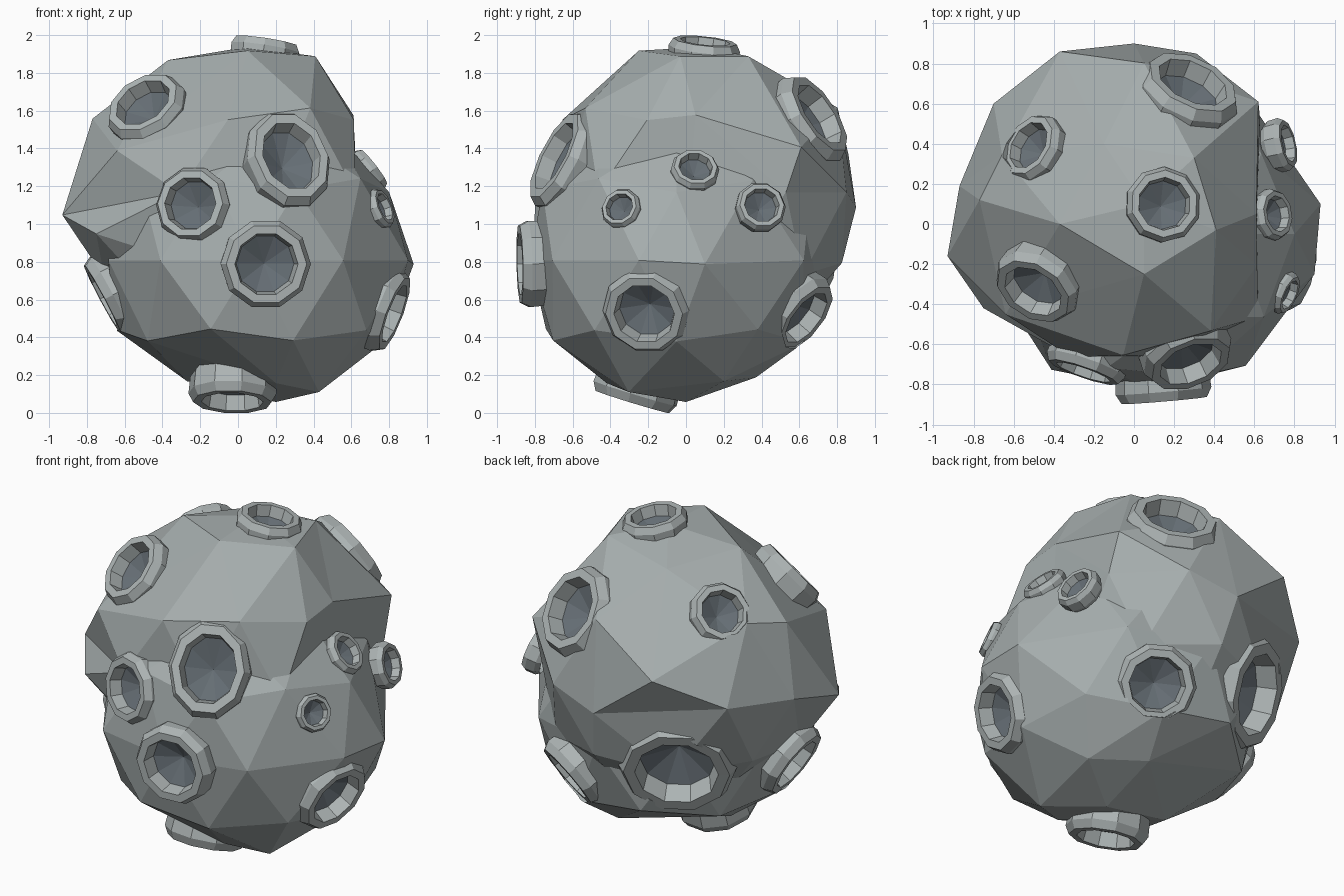
import bpy, bmesh, math, random
from mathutils import Vector, Matrix

if "Cube" in bpy.data.objects:
    bpy.data.objects.remove(bpy.data.objects["Cube"])

random.seed(4)
UP_C, LOW_C = Vector((0, .08, 1.18)), Vector((.08, -.05, .82))
MID = Vector((0, 0, 1))


def mat(name, col):
    m = bpy.data.materials.new(name)
    m.diffuse_color = (*col, 1)
    m.use_nodes = True
    m.node_tree.nodes["Principled BSDF"].inputs["Base Color"].default_value = m.diffuse_color
    return m


STONE = mat("stone", (.38, .42, .42))
RIM = mat("rim_stone", (.42, .46, .46))
FLOOR = mat("floor_stone", (.13, .155, .175))


def add(name, bm, mats):
    bmesh.ops.recalc_face_normals(bm, faces=bm.faces)
    me = bpy.data.meshes.new(name)
    bm.to_mesh(me)
    bm.free()
    for m in mats:
        me.materials.append(m)
    ob = bpy.data.objects.new(name, me)
    bpy.context.collection.objects.link(ob)
    return ob


def lobe(name, centre, radius, turn, corners, max_x, min_y):
    # faceted boulder, most visible corners pulled into place, flattened at right and front
    bm = bmesh.new()
    bmesh.ops.create_icosphere(bm, subdivisions=2, radius=radius)
    bmesh.ops.transform(bm, verts=bm.verts,
                        matrix=Matrix.Translation(centre) @ Matrix.Rotation(math.radians(turn), 4, 'Z'))
    free = set(bm.verts)
    for p in corners:
        v = min(free, key=lambda w: (w.co - Vector(p)).length)
        v.co = p
        free.discard(v)
    for v in sorted(free, key=lambda w: w.index):
        v.co = centre + (v.co - centre) * random.uniform(.98, 1.02)
        v.co.x = min(v.co.x, max_x + random.uniform(-.01, .01))
        v.co.y = max(v.co.y, min_y + random.uniform(-.01, .01))
    return add(name, bm, [STONE])


def boolean(target, tool, op):
    mod = target.modifiers.new(op, 'BOOLEAN')
    mod.operation, mod.object, mod.solver = op, tool, 'EXACT'
    bpy.context.view_layer.objects.active = target
    bpy.ops.object.modifier_apply(modifier=mod.name)
    bpy.data.objects.remove(tool)


def lathe(name, profile, n, matrix, mats, floor_from=99):
    # revolve (radius, height) points; radius 0 closes with a fan
    bm = bmesh.new()
    rings = []
    for r, h in profile:
        k = n if r else 1
        rings.append([bm.verts.new((r * math.cos(math.tau * i / n),
                                    r * math.sin(math.tau * i / n), h)) for i in range(k)])
    for s, (a, b) in enumerate(zip(rings, rings[1:])):
        for i in range(n):
            j = (i + 1) % n
            vs = [a[i % len(a)], a[j % len(a)], b[j % len(b)], b[i % len(b)]]
            f = bm.faces.new(list(dict.fromkeys(vs)))
            f.material_index = 1 if s >= floor_from else 0
    ob = add(name, bm, mats)
    ob.data.transform(matrix)
    return ob


# main body: two merged lobes
body = lobe("rock_body", UP_C, .845, -22, [
    (.05, .1, 1.95), (-.37, 0, 1.88), (.05, -.25, 1.93), (.41, -.03, 1.90), (.3, .33, 1.9),
    (-.15, .4, 1.84), (.62, .61, 1.42), (.61, .05, 1.59), (-.87, .19, 1.15), (-.93, -.16, 1.06),
    (-.37, .86, 1.38), (-.70, .60, 1.2), (-.77, .12, 1.57), (-.75, -.42, .96),
    (-.64, -.45, 1.4), (0, .90, 1.1)], .62, -.66)
low = lobe("lower_lobe", LOW_C, .82, 0, [
    (.2, 0, .07), (.5, .2, .18), (-.27, -.05, .18), (.93, .1, .8),
    (.90, -.25, .82), (.2, .37, .20), (.2, -.42, .17)], .93, -.82)
boolean(body, low, 'UNION')

# craters: rim centre, outer radius, point the rim faces away from, upright stretch
CRATERS = [
    (.28, -.69, 1.37, .235, MID, 1.22), (-.25, -.73, 1.12, .205, MID, 1),
    (-.5, -.33, 1.65, .225, (-.16, .19, 1.12), 1), (.15, .1, 1.97, .19, MID, 1),
    (.29, .70, 1.59, .265, UP_C, 1), (-.52, .39, 1.67, .18, UP_C, 1),
    (.15, -.87, .8, .24, LOW_C, 1), (.82, -.22, .54, .235, LOW_C, 1),
    (.36, .63, .52, .23, MID, 1), (-.37, .62, .73, .335, MID, 1),
    (-.71, -.05, .62, .235, MID, 1), (-.03, -.28, .08, .235, MID, 1),
    (.77, -.35, 1.1, .11, LOW_C, 1), (.71, .05, 1.31, .13, LOW_C, 1),
    (.76, .40, 1.11, .135, (.05, .24, .87), 1)]
parts = [body]
for i, (x, y, z, r, away, stretch) in enumerate(CRATERS):
    p = Vector((x, y, z))
    d = (p - Vector(away)).normalized()
    m = (Matrix.Translation(p + d * .01) @ d.to_track_quat('Z', 'Y').to_matrix().to_4x4()
         @ Matrix.Diagonal((1, stretch, 1, 1)))
    cutter = lathe("cutter", [(0, -.8 * r), (.82 * r, -.8 * r), (.82 * r, .3), (0, .3)], 10, m, [STONE])
    boolean(body, cutter, 'DIFFERENCE')
    # raised rim, inner wall and dished floor
    parts.append(lathe(f"crater_{i + 1}", [
        (.82 * r, -.8 * r), (.97 * r, -.6 * r), (r, -.2 * r), (.89 * r, 0), (.70 * r, 0),
        (.64 * r, -.35 * r), (0, -.65 * r)], 10, m, [RIM, FLOOR], 5))

# stand on the ground
low_z = min(v.co.z for p in parts for v in p.data.vertices)
for p in parts:
    p.data.transform(Matrix.Translation((0, 0, -low_z)))
